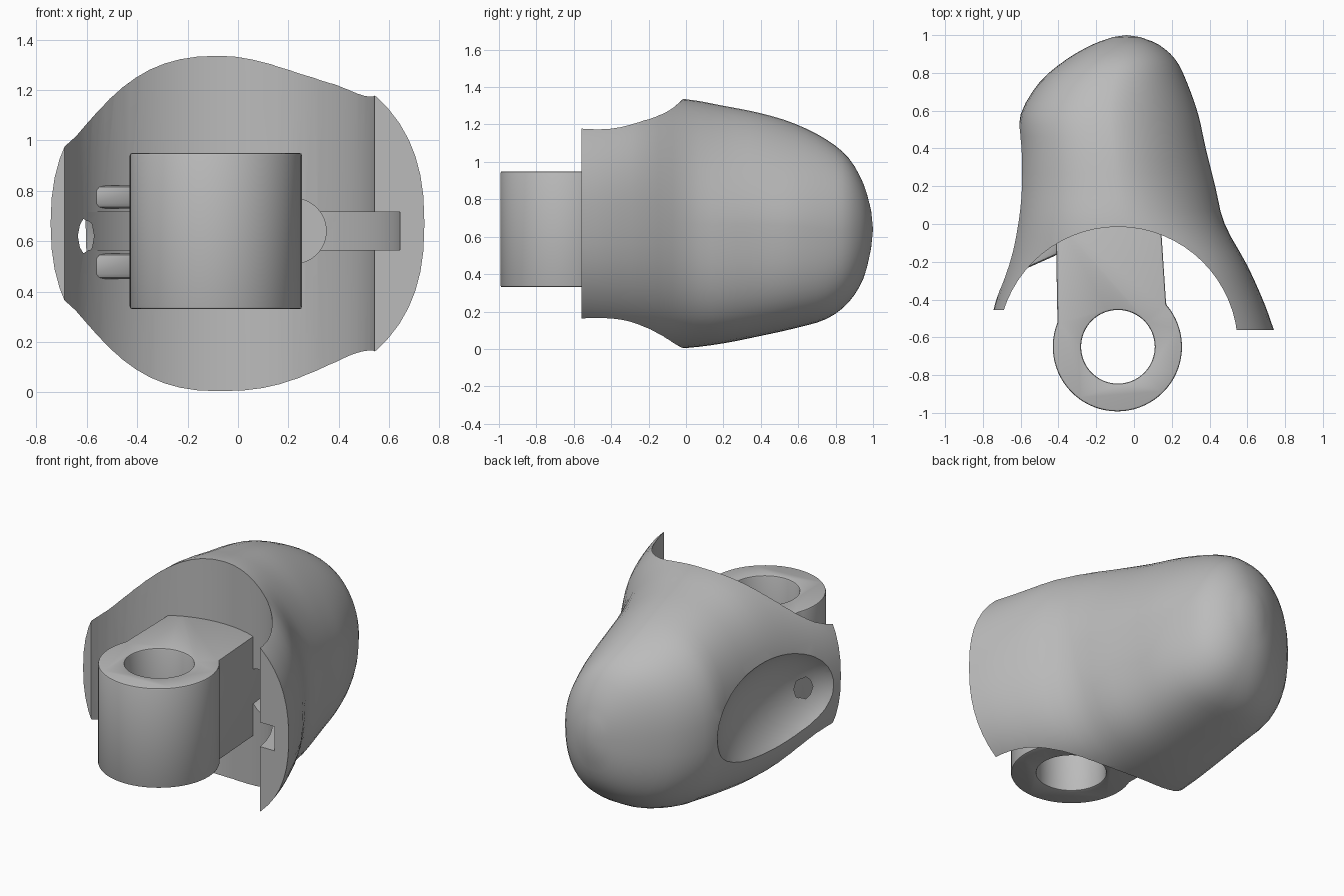
import bpy, bmesh, math
from mathutils import Vector

cube = bpy.data.objects.get("Cube")
if cube:
    bpy.data.objects.remove(cube, do_unlink=True)

grey = bpy.data.materials.new("plain grey")
grey.use_nodes = True
COLOUR = (0.5, 0.5, 0.5, 1)
grey.diffuse_color = COLOUR
grey.node_tree.nodes["Principled BSDF"].inputs["Base Color"].default_value = COLOUR


def make(name, bm):
    bmesh.ops.recalc_face_normals(bm, faces=bm.faces)
    mesh = bpy.data.meshes.new(name)
    bm.to_mesh(mesh)
    bm.free()
    mesh.materials.append(grey)
    ob = bpy.data.objects.new(name, mesh)
    bpy.context.collection.objects.link(ob)
    return ob


def activate(ob):
    bpy.ops.object.select_all(action='DESELECT')
    ob.select_set(True)
    bpy.context.view_layer.objects.active = ob


def cut(ob, cutter):
    mod = ob.modifiers.new("cut", 'BOOLEAN')
    mod.object, mod.operation, mod.solver = cutter, 'DIFFERENCE', 'EXACT'
    activate(ob)
    bpy.ops.object.modifier_apply(modifier=mod.name)
    bpy.data.objects.remove(cutter, do_unlink=True)


def cylinder(name, loc, radius, depth, along_y=False):
    bm = bmesh.new()
    bmesh.ops.create_cone(bm, cap_ends=True, segments=64, radius1=radius, radius2=radius, depth=depth)
    ob = make(name, bm)
    if along_y:
        ob.rotation_euler.x = math.pi / 2
    ob.location = loc
    return ob


def prism(name, outline, z0, z1):
    bm = bmesh.new()
    face = bm.faces.new([bm.verts.new((x, y, z0)) for x, y in outline])
    top = bmesh.ops.extrude_face_region(bm, geom=[face])["geom"]
    bmesh.ops.translate(bm, vec=(0, 0, z1 - z0), verts=[v for v in top if isinstance(v, bmesh.types.BMVert)])
    bm.faces.new([v for v in bm.verts if v.co.z == z0]) if len(bm.faces) < len(outline) + 2 else None
    return make(name, bm)


def bevel(ob, width):
    mod = ob.modifiers.new("soft edges", 'BEVEL')
    mod.width, mod.segments, mod.limit_method = width, 2, 'ANGLE'
    activate(ob)
    bpy.ops.object.modifier_apply(modifier=mod.name)


def between(rows, i, t):
    """Smooth curve through the section rows."""
    a, b, c, d = (rows[min(max(i + k, 0), len(rows) - 1)] for k in (-1, 0, 1, 2))
    return [q + 0.5 * t * (r - p + t * (2 * p - 5 * q + 4 * r - s + t * (3 * (q - r) + s - p)))
            for p, q, r, s in zip(a, b, c, d)]


# Shell: lofted sections (y, left edge, right edge, bottom, top, upper and lower right squareness)
sections = [
    (-0.56, -0.77, 0.74, 0.00, 1.34, 2.4, 2.4),
    (-0.42, -0.735, 0.69, 0.00, 1.34, 2.4, 2.4),
    (-0.22, -0.68, 0.60, 0.00, 1.34, 2.4, 2.4),
    (0.00, -0.64, 0.48, 0.005, 1.335, 2.0, 2.5),
    (0.20, -0.62, 0.43, 0.03, 1.30, 1.75, 2.7),
    (0.40, -0.61, 0.38, 0.07, 1.26, 1.7, 2.8),
    (0.58, -0.60, 0.34, 0.11, 1.205, 1.7, 2.8),
    (0.75, -0.50, 0.28, 0.16, 1.12, 1.8, 2.7),
    (0.87, -0.36, 0.22, 0.25, 1.02, 1.9, 2.5),
    (0.95, -0.22, 0.13, 0.38, 0.88, 2, 2.2),
    (0.99, -0.11, 0.03, 0.54, 0.74, 2, 2),
]
SIDES, STEPS, LEFT_POWER = 56, 3, 2.3
rows = [between(sections, i, s / STEPS) for i in range(len(sections) - 1) for s in range(STEPS)]
rows.append(sections[-1])
bm = bmesh.new()
rings = []
for y, left, right, low, high, upper, lower in rows:
    ring = []
    for k in range(SIDES):
        a = math.tau * k / SIDES
        c, s = math.cos(a), math.sin(a)
        power = 2 / (LEFT_POWER if c < 0 else upper if s > 0 else lower)
        x = (left + right) / 2 + (right - left) / 2 * math.copysign(abs(c) ** power, c)
        z = (low + high) / 2 + (high - low) / 2 * math.copysign(abs(s) ** power, s)
        ring.append(bm.verts.new((x, y, z)))
    rings.append(ring)
for r0, r1 in zip(rings, rings[1:]):
    for k in range(SIDES):
        j = (k + 1) % SIDES
        bm.faces.new((r0[k], r0[j], r1[j], r1[k]))
bm.faces.new(rings[0])
tip = bm.verts.new((-0.04, 1.0, 0.64))
for k in range(SIDES):
    bm.faces.new((rings[-1][k], rings[-1][(k + 1) % SIDES], tip))
shell = make("shell", bm)

# Concave front, shortened right rim, band groove and small recess beside the arm
AXIS = Vector((-0.085, -0.65, 0.64))
cut(shell, cylinder("front_cutter", AXIS, 0.635, 3))
cut(shell, prism("rim_cutter", [(-1, -1), (-0.3, -1), (-0.3, -0.455), (-1, -0.455)], -1, 2))
cut(shell, cylinder("groove_cutter", (-0.03, -0.65, 0.64), 0.68, 0.15))
cut(shell, cylinder("recess_cutter", (0.22, -0.1, 0.64), 0.13, 0.3, True))

# Long oval opening in the side wall, leaving a thin rim in front
bm = bmesh.new()
bmesh.ops.create_uvsphere(bm, u_segments=48, v_segments=28, radius=1)
bmesh.ops.scale(bm, vec=(0.31, 0.55, 0.4), verts=bm.verts)
bmesh.ops.translate(bm, vec=(-0.8, 0.13, 0.62), verts=bm.verts)
cut(shell, make("opening_cutter", bm))

# Lug: arm and round eye in one outline, then bored through
arc = [math.radians(158 + 243 * i / 48) for i in range(49)]
outline = [(-0.088 + 0.342 * math.cos(a), AXIS.y + 0.342 * math.sin(a)) for a in arc]
outline += [(0.14, 0.03), (-0.415, 0.03)]
lug = prism("lug", outline, 0.33, 0.95)
cut(lug, cylinder("bore_cutter", AXIS, 0.195, 2))
bevel(lug, 0.01)

# Broken ribs left inside the opening
ribs = []
for z0, z1, name in ((0.73, 0.82, "upper_rib"), (0.45, 0.55, "lower_rib")):
    rib = prism(name, [(-0.58, -0.24), (-0.4, -0.16), (-0.38, 0.0), (-0.5, -0.06)], z0, z1)
    bevel(rib, 0.02)
    ribs.append(rib)

for ob in [shell, lug] + ribs:
    activate(ob)
    bpy.ops.object.shade_smooth_by_angle(angle=math.radians(32))
